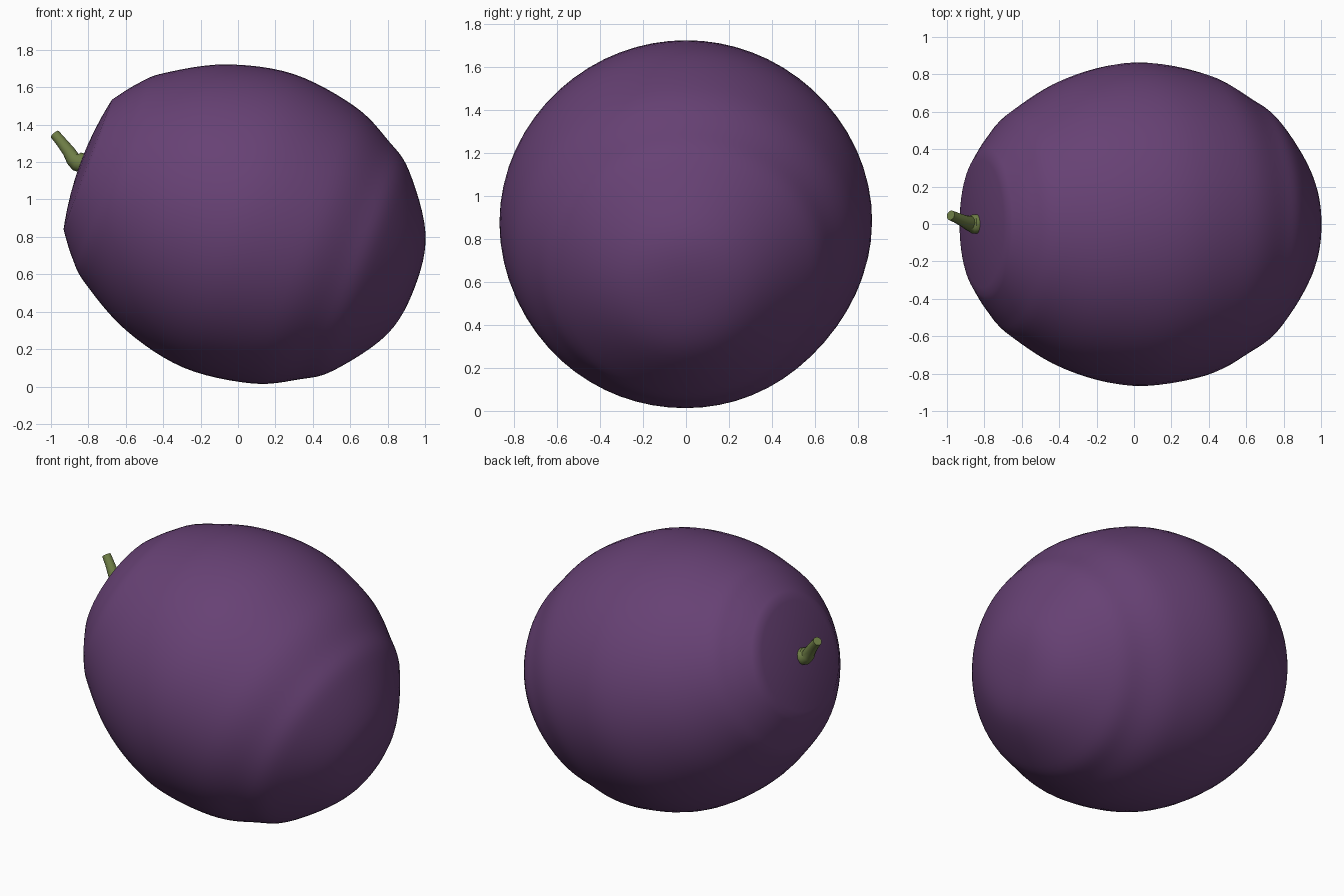
import bpy, bmesh, math
from mathutils import Vector

if "Cube" in bpy.data.objects:
    bpy.data.objects.remove(bpy.data.objects["Cube"])


def material(name, rgb):
    m = bpy.data.materials.new(name)
    m.diffuse_color = (*rgb, 1)
    m.use_nodes = True
    m.node_tree.nodes["Principled BSDF"].inputs["Base Color"].default_value = m.diffuse_color
    return m


def loft(name, rings, mat, angle):
    """Skin a list of vertex rings; close both ends with a fan."""
    bm = bmesh.new()
    loops = [[bm.verts.new(p) for p in ring] for ring in rings]
    n = len(loops[0])
    for a, b in zip(loops, loops[1:]):
        for i in range(n):
            j = (i + 1) % n
            bm.faces.new((a[i], a[j], b[j], b[i]))
    for loop in (loops[0], loops[-1]):
        mid = bm.verts.new(sum((v.co for v in loop), Vector()) / n)
        for i in range(n):
            bm.faces.new((loop[i], loop[(i + 1) % n], mid))
    bmesh.ops.recalc_face_normals(bm, faces=bm.faces)
    me = bpy.data.meshes.new(name)
    bm.to_mesh(me)
    bm.free()
    me.materials.append(mat)
    ob = bpy.data.objects.new(name, me)
    bpy.context.collection.objects.link(ob)
    bpy.ops.object.select_all(action='DESELECT')
    ob.select_set(True)
    bpy.context.view_layer.objects.active = ob
    bpy.ops.object.shade_smooth_by_angle(angle=math.radians(angle))
    return ob


def catmull(p0, p1, p2, p3, t):
    return 0.5 * (2 * p1 + (p2 - p0) * t + (2 * p0 - 5 * p1 + 4 * p2 - p3) * t * t
                  + (3 * p1 - p0 - 3 * p2 + p3) * t ** 3)


purple = material("plum purple", (0.135, 0.053, 0.175))
green = material("stem green", (0.155, 0.205, 0.060))

# fruit axis runs from the stem (upper left) to the blossom end (lower right)
AXIS = Vector((0.937, 0, -0.35))
UP = Vector((0.35, 0, 0.937))
SIDE = Vector((0, 1, 0))
CENTRE = Vector((0.04, 0, 0.872))

# fruit outline as (distance along axis, radius)
outline = [Vector(p) for p in [
    (-0.99, 0.23), (-0.90, 0.37), (-0.80, 0.50), (-0.69, 0.60), (-0.40, 0.758),
    (-0.04, 0.838), (0.33, 0.79), (0.56, 0.682), (0.72, 0.57), (0.92, 0.288),
    (0.968, 0.0), (0.92, -0.288)]]
profile = [Vector((-0.94 + 0.04 * (r / 0.37) ** 2, r)) for r in (0.02, 0.1, 0.18, 0.26, 0.33)]
for k in range(len(outline) - 3):
    profile += [catmull(*outline[k:k + 4], s / 6) for s in range(6)]
profile.append(Vector((0.968, 0.01)))

# gentle flattening on the lower back right
DENT = Vector((0.45, 0.7, -0.52)).normalized()


def fruit_point(t, r, a):
    p = AXIS * t + UP * (r * math.cos(a)) + SIDE * (1.033 * r * math.sin(a))
    closeness = p.normalized().dot(DENT)
    return CENTRE + p * (1 - 0.035 * math.exp((closeness - 1) * 9))


N = 64
loft("fruit_body",
     [[fruit_point(t, r, 2 * math.pi * i / N) for i in range(N)] for t, r in profile],
     purple, 60)

# stem: flared foot on the fruit, then a bent stalk with a cut tip
path = [((-0.825, 0, 1.192), 0.052), ((-0.862, 0, 1.204), 0.052),
        ((-0.882, 0.004, 1.217), 0.040), ((-0.905, 0.014, 1.257), 0.034),
        ((-0.945, 0.032, 1.308), 0.029), ((-0.980, 0.047, 1.350), 0.027)]
rings = []
for k, (c, r) in enumerate(path):
    a = Vector(path[max(k - 1, 0)][0])
    b = Vector(path[min(k + 1, len(path) - 1)][0])
    d = (b - a).normalized()
    u = d.cross(SIDE).normalized()
    v = d.cross(u)
    rings.append([Vector(c) + u * (r * math.cos(2 * math.pi * i / 12))
                  + v * (r * math.sin(2 * math.pi * i / 12)) for i in range(12)])
loft("stem", rings, green, 40)
